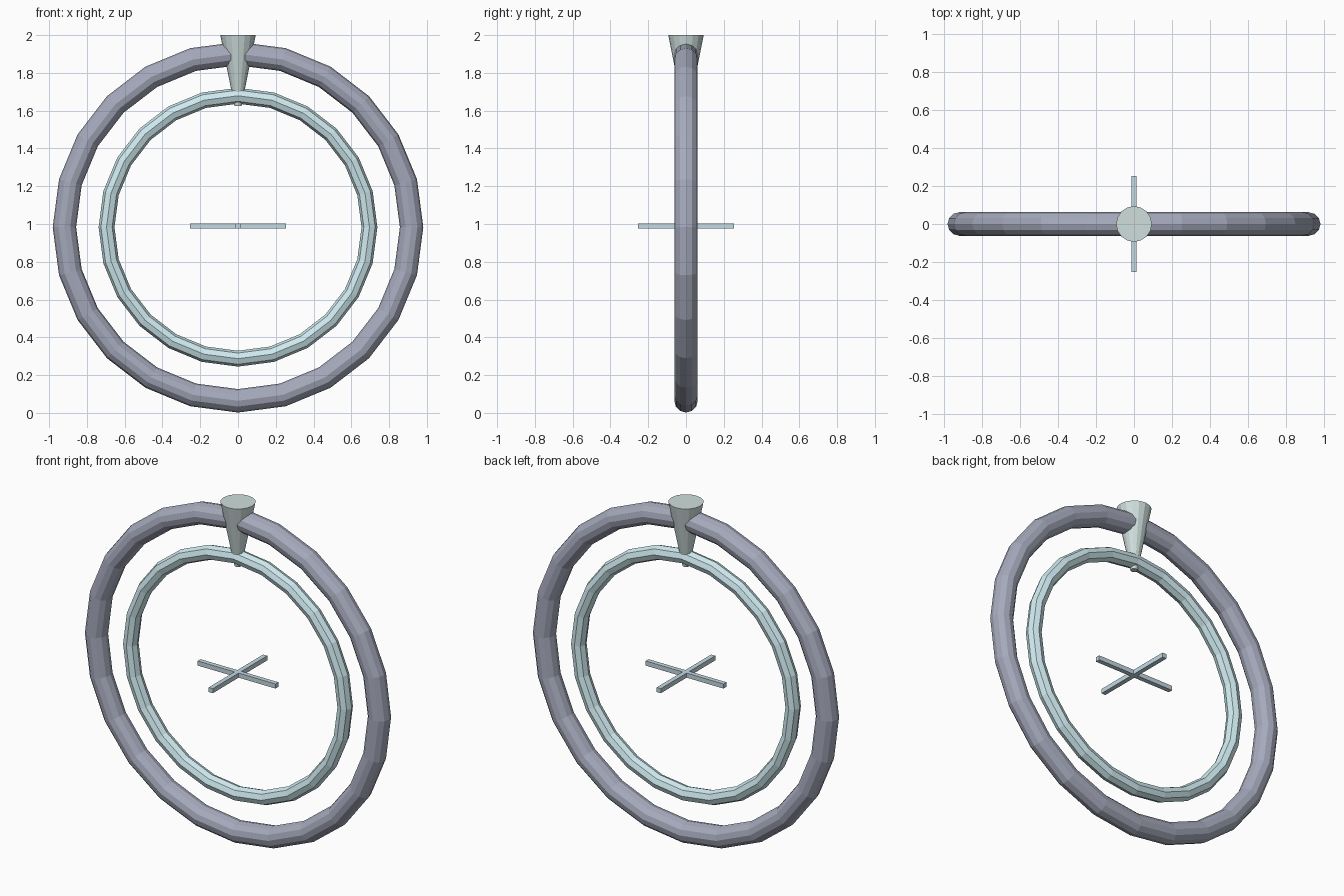
import bpy
from math import pi

if "Cube" in bpy.data.objects:
    bpy.data.objects.remove(bpy.data.objects["Cube"])

CENTRE_Z = 0.983


def finish(name, colour):
    """Name the active object and give it a plain coloured material."""
    ob = bpy.context.object
    ob.name = name
    mat = bpy.data.materials.new(name + "_colour")
    mat.diffuse_color = (*colour, 1.0)
    mat.use_nodes = True
    mat.node_tree.nodes["Principled BSDF"].inputs["Base Color"].default_value = mat.diffuse_color
    ob.data.materials.append(mat)
    return ob


def ring(name, major, minor, sides, colour):
    bpy.ops.mesh.primitive_torus_add(
        major_radius=major, minor_radius=minor,
        major_segments=24, minor_segments=sides,
        location=(0, 0, CENTRE_Z), rotation=(pi / 2, 0, 0))
    return finish(name, colour)


def bar(name, size, colour):
    bpy.ops.mesh.primitive_cube_add(size=1, location=(0, 0, CENTRE_Z + 0.006))
    ob = finish(name, colour)
    ob.scale = size
    return ob


# Two upright concentric rings
ring("outer_ring", 0.919, 0.062, 12, (0.38, 0.40, 0.50))
ring("inner_ring", 0.696, 0.042, 8, (0.62, 0.82, 0.86))

# Tapered pointer driven down through the top of both rings
bpy.ops.mesh.primitive_cone_add(
    vertices=16, radius1=0.019, radius2=0.094, depth=0.375,
    location=(0, 0, 2.0 - 0.375 / 2))
finish("top_pointer", (0.62, 0.74, 0.72))

# Flat crosshair floating in the middle
bar("crosshair_bar_x", (0.506, 0.027, 0.027), (0.55, 0.70, 0.77))
bar("crosshair_bar_y", (0.027, 0.506, 0.027), (0.55, 0.70, 0.77))
